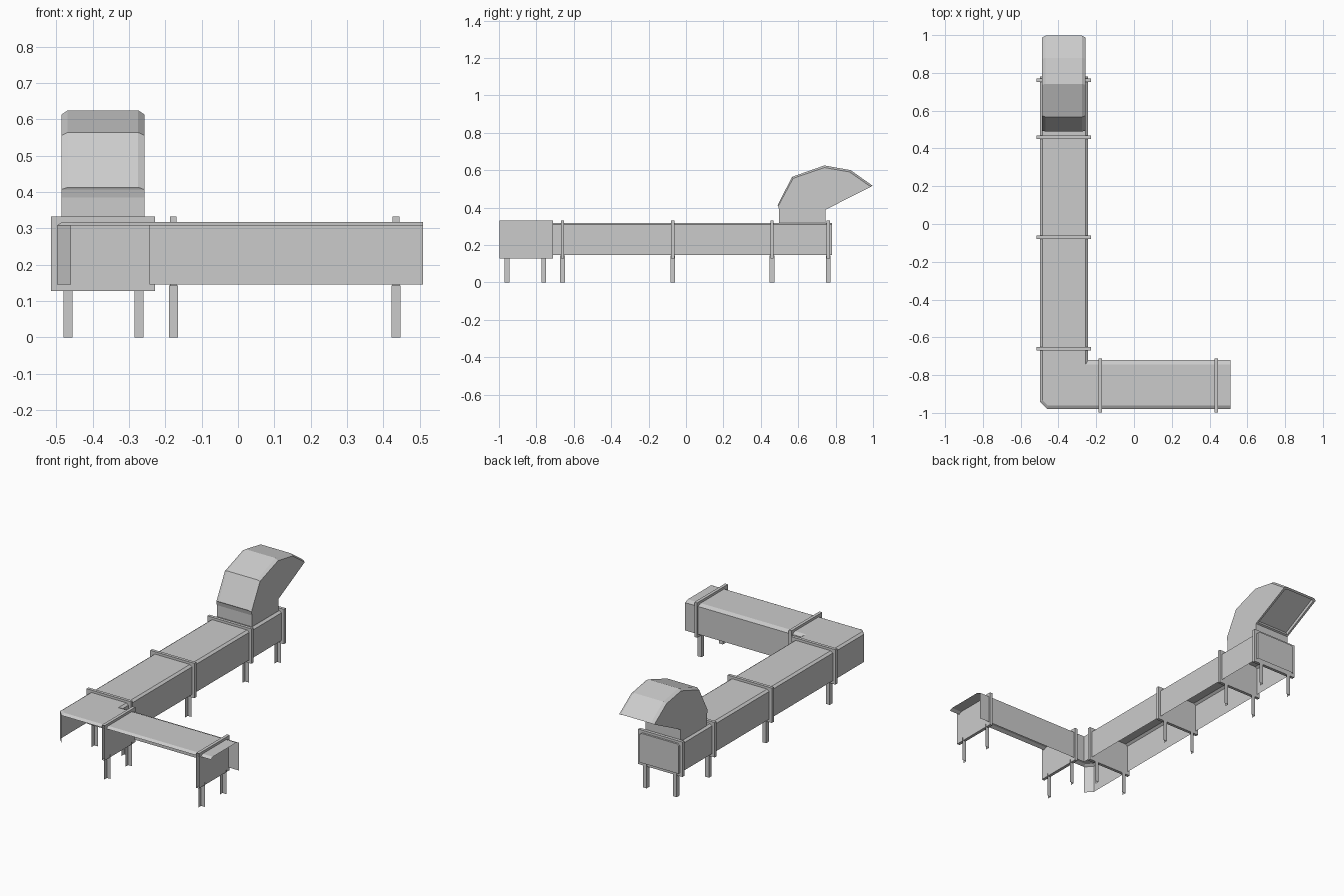
import bpy, bmesh

if "Cube" in bpy.data.objects:
    bpy.data.objects.remove(bpy.data.objects["Cube"])


def make(name, verts, faces):
    me = bpy.data.meshes.new(name)
    me.from_pydata(verts, [], faces)
    me.validate()
    ob = bpy.data.objects.new(name, me)
    bpy.context.collection.objects.link(ob)
    return ob


def box(name, lo, hi, skip=()):
    """Box from corner to corner, leaving out the named open sides."""
    v = [(x, y, z) for x in (lo[0], hi[0]) for y in (lo[1], hi[1]) for z in (lo[2], hi[2])]
    sides = {'-x': (0, 1, 3, 2), '+x': (4, 6, 7, 5), '-y': (0, 4, 5, 1),
             '+y': (2, 3, 7, 6), '-z': (0, 2, 6, 4), '+z': (1, 5, 7, 3)}
    return make(name, v, [f for k, f in sides.items() if k not in skip])


# L-shaped duct: sheet walls with a narrow bevel below the roof, open underneath
rim = [(0.51, -0.98), (-0.46, -0.98), (-0.498, -0.94), (-0.498, 0.78),
       (-0.243, 0.78), (-0.243, -0.72), (0.51, -0.72)]
roof = [(0.51, -0.962), (-0.455, -0.962), (-0.484, -0.935), (-0.484, 0.78),
        (-0.257, 0.78), (-0.257, -0.745), (0.51, -0.745)]
n = len(rim)
verts = ([(x, y, 0.145) for x, y in rim] + [(x, y, 0.308) for x, y in rim]
         + [(x, y, 0.318) for x, y in roof])
faces = [tuple(range(2 * n, 3 * n))]
for i in range(n - 1):
    faces.append((n + i, n + i + 1, 2 * n + i + 1, 2 * n + i))
    if i > 0:                       # the front of the side branch is open
        faces.append((i, i + 1, n + i + 1, n + i))
make("duct", verts, faces)


# Angle-section leg: two sheets meeting at the back left corner
def leg(name, x, y, top):
    r = 0.0125
    box(name, (x - r, y - r, 0), (x + r, y + r, top), skip=('+x', '-y', '-z', '+z'))


# Support plates with two legs each, along the main run
for i, y in enumerate((-0.66, -0.07, 0.46, 0.76)):
    box(f"main_support_plate_{i}", (-0.515, y - 0.009, 0.127), (-0.228, y + 0.009, 0.332))
    for side, x in (("left", -0.468), ("right", -0.273)):
        leg(f"main_{side}_leg_{i}", x, y, 0.143)

# Support plates with two legs each, along the side branch
for i, x in enumerate((-0.178, 0.435)):
    box(f"branch_support_plate_{i}", (x - 0.009, -0.997, 0.127), (x + 0.009, -0.712, 0.332),
        skip=('-y',))
    for side, y in (("front", -0.957), ("back", -0.76)):
        leg(f"branch_{side}_leg_{i}", x, y, 0.143)

# Hood: faceted curved shell with bevelled edges, mouth facing back and down
cx, w_top, w_side = -0.372, 0.097, 0.114
arc = [(0.49, 0.413), (0.567, 0.564), (0.74, 0.625), (0.88, 0.60), (0.997, 0.517)]
low = [(0.745, 0.388), (0.745, 0.318), (0.498, 0.318), (0.498, 0.385)]
inner = [(0.73 + (y - 0.73) * 0.965, 0.42 + (z - 0.42) * 0.945) for y, z in arc]
inner[0], inner[-1] = (0.493, 0.407), (0.988, 0.511)
m = len(arc)
side = inner + low
s = len(side)
verts, faces = [], []
for sgn in (-1, 1):
    verts += [(cx + sgn * w_top, y, z) for y, z in arc]
    verts += [(cx + sgn * w_side, y, z) for y, z in side]
k = m + s
for i in range(m - 1):
    faces.append((i, i + 1, k + i + 1, k + i))                       # shell
    for o in (0, k):
        faces.append((o + i, o + i + 1, o + m + i + 1, o + m + i))   # bevel
for o in (0, k):
    faces.append(tuple(o + m + j for j in range(s)))                 # cheeks
for a in (m, m + 2, m + 3):                                          # neck
    faces.append((m + a, m + (a + 1) % s, k + m + (a + 1) % s, k + m + a)
                 if a < s else (m + a - 1, m, k + m, k + m + a - 1))
faces.append((0, m, k + m, k))                                       # front lip
faces.append((m + s - 1, m, k + m, k + m + s - 1))
mouth = (m - 1, m + m - 1, m + m, k + m + m, k + m + m - 1, k + m - 1)
faces.append(mouth)
hood = make("hood", verts, faces)

# Recessed panel inside the mouth
bm = bmesh.new()
bm.from_mesh(hood.data)
bmesh.ops.recalc_face_normals(bm, faces=bm.faces)
face = next(f for f in bm.faces if {v.index for v in f.verts} == set(mouth))
bmesh.ops.inset_region(bm, faces=[face], thickness=0.015)
d = face.normal * -0.02
inside = bmesh.ops.extrude_discrete_faces(bm, faces=[face])["faces"][0]
bmesh.ops.translate(bm, verts=inside.verts, vec=d)
bm.to_mesh(hood.data)
bm.free()
